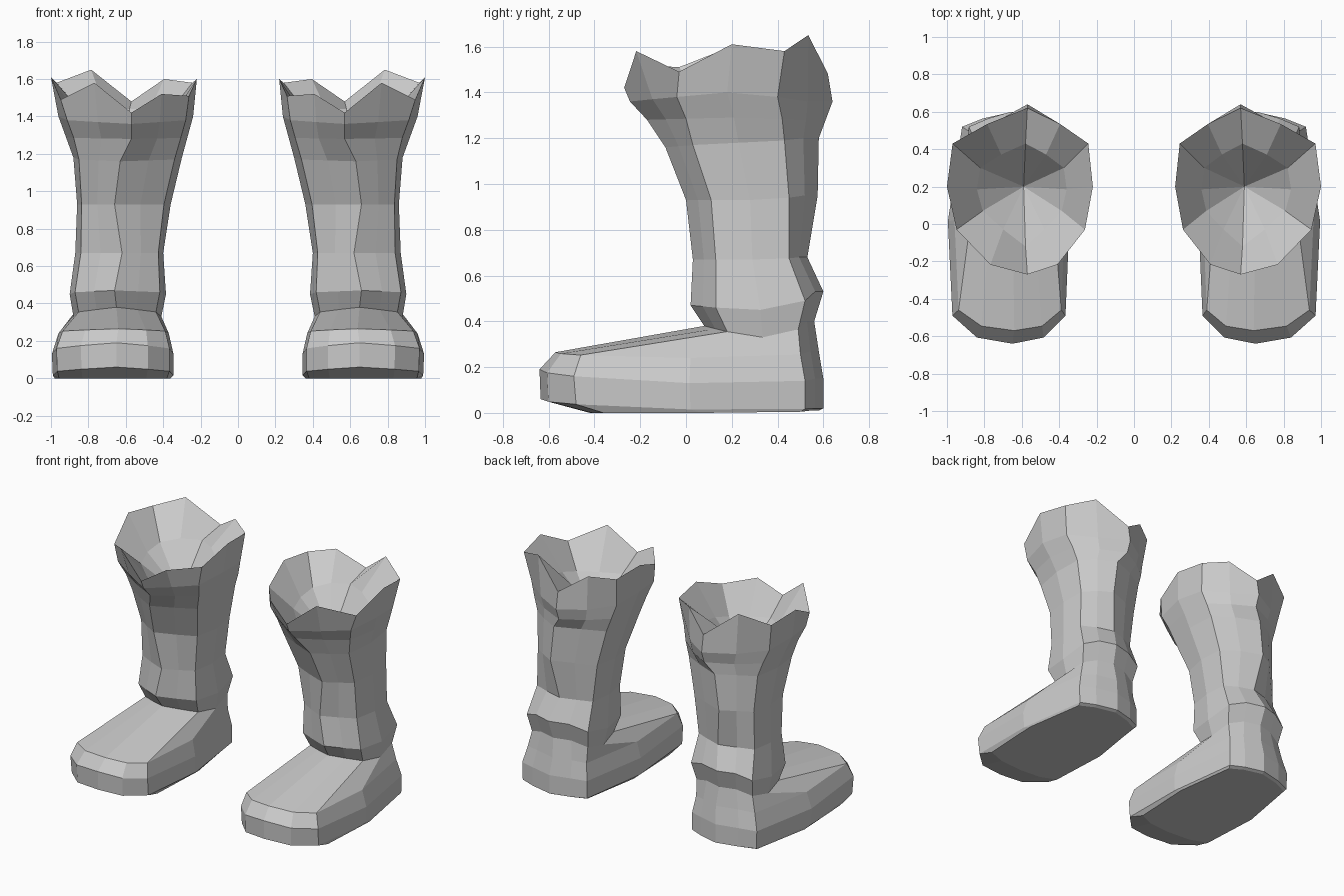
import bpy, bmesh

if "Cube" in bpy.data.objects:
    bpy.data.objects.remove(bpy.data.objects["Cube"])

# Boot cross-sections from sole to collar:
# y of front, front side, back side, back | z at front, side, back | centre x, inner x, outer x
SECTIONS = [
    (-.42, -.36, .50, .58, 0, 0, .01, .65, .36, .98),
    (-.635, -.48, .52, .60, .06, .015, .02, .65, .345, .99),
    (-.64, -.49, .52, .60, .19, .13, .15, .65, .345, .995),
    (-.57, -.46, .50, .58, .265, .24, .27, .64, .37, .96),
    (.08, .18, .49, .56, .38, .33, .40, .65, .41, .88),
    (.02, .13, .52, .60, .47, .45, .53, .66, .385, .90),
    (.03, .13, .45, .53, .67, .67, .68, .62, .40, .87),
    (0, .11, .45, .575, .93, .93, .95, .66, .36, .86),
    (-.09, .03, .43, .58, 1.16, 1.18, 1.2, .63, .30, .88),
    (-.17, 0, .42, .61, 1.28, 1.29, 1.28, .57, .27, .92),
    (-.245, -.04, .40, .64, 1.36, 1.40, 1.36, .57, .24, .96),
]
RIM = (-.27, -.03, .43, .62, 1.42, 1.61, 1.48, .57, .22, 1.0)
LINING = (-.12, .07, .30, .43, 1.32, 1.38, 1.44, .58, .36, .84)
# Jagged collar heights, front to back on the outer side, then back to front on the inner
RIM_Z = (1.42, 1.58, 1.49, 1.61, 1.58, 1.65, 1.48, 1.60, 1.58, 1.60, 1.51, 1.52)
# Share of the half width at each step from front to back
SHAFT_SPREAD = (0, .46, .88, 1, .93, .5, 0)
FOOT_SPREAD = (0, .55, .93, 1, .78, .46, 0)


def ring_points(sec, spread=SHAFT_SPREAD, round_front=.22, heights=None):
    yf, yfs, ybs, yb, zf, zm, zb, cx, xin, xout = sec
    ys = (yf, yf + round_front * (yfs - yf), yfs, (yfs + ybs) / 2, ybs,
          yb + .45 * (ybs - yb), yb)
    zs = (zf, zf + .25 * (zm - zf), (zf + zm) / 2, zm, (zm + zb) / 2, zb, zb)
    order = [(i, xout) for i in range(7)] + [(i, xin) for i in range(5, 0, -1)]
    pts = [[cx + spread[i] * (x - cx), ys[i], zs[i]] for i, x in order]
    if heights:
        for p, z in zip(pts, heights):
            p[2] = z
    return pts


def make_boot(name, side):
    bm = bmesh.new()
    layers = [ring_points(s, FOOT_SPREAD) for s in SECTIONS[:4]]
    layers += [ring_points(s, round_front=.48) for s in SECTIONS[4:]]
    layers += [ring_points(RIM, heights=RIM_Z), ring_points(LINING, round_front=.48)]
    rings = [[bm.verts.new((side * x, y, z)) for x, y, z in pts] for pts in layers]
    # Outer skin, collar and lining
    for a, b in zip(rings, rings[1:]):
        for i in range(12):
            j = (i + 1) % 12
            bm.faces.new((a[i], a[j], b[j], b[i]))
    # Sole and the bottom of the opening
    bm.faces.new(rings[0])
    floor = bm.verts.new((side * .59, .2, 1.14))
    for i in range(12):
        bm.faces.new((rings[-1][i], rings[-1][(i + 1) % 12], floor))
    bmesh.ops.recalc_face_normals(bm, faces=bm.faces)
    mesh = bpy.data.meshes.new(name)
    bm.to_mesh(mesh)
    bm.free()
    bpy.context.collection.objects.link(bpy.data.objects.new(name, mesh))


make_boot("left_boot", 1)
make_boot("right_boot", -1)
